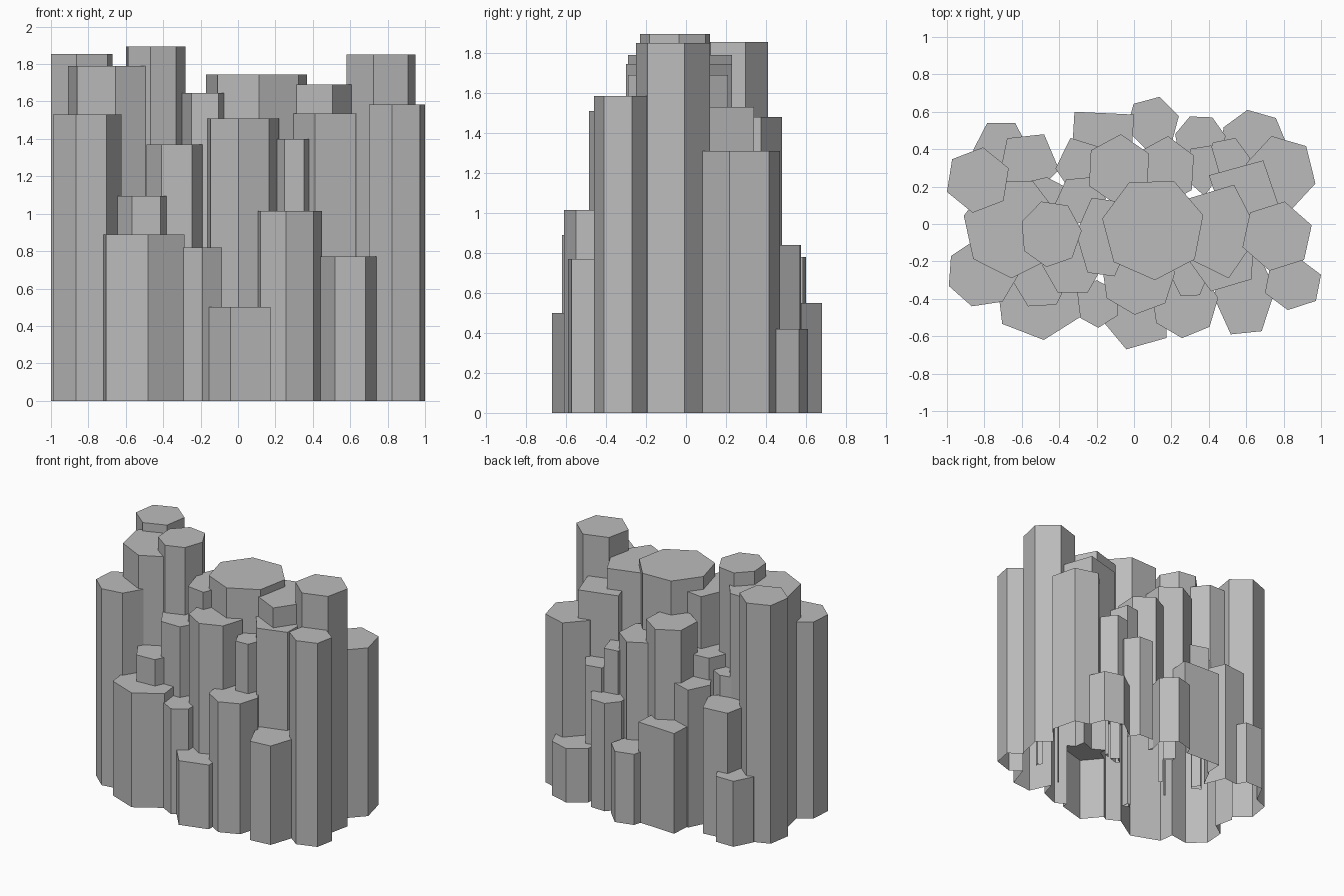
import bpy
import bmesh
from math import cos, sin, radians

start_cube = bpy.data.objects.get("Cube")
if start_cube:
    bpy.data.objects.remove(start_cube)

# Single stone colour
stone = bpy.data.materials.new("grey_stone")
stone.use_nodes = True
stone_colour = (0.5, 0.5, 0.5, 1)
stone.diffuse_color = stone_colour
stone.node_tree.nodes["Principled BSDF"].inputs["Base Color"].default_value = stone_colour

scene_collection = bpy.context.scene.collection
columns = []


def spread(values, low, high):
    """Stretch values so that they run exactly from low to high."""
    smallest, largest = min(values), max(values)
    return [low + (v - smallest) * (high - low) / (largest - smallest) for v in values]


def column(name, left, right, front, back, sides, turn, height):
    """Upright prism filling a plan rectangle; turn is the angle of one corner."""
    angles = [radians(turn + 360 * i / sides) for i in range(sides)]
    xs = spread([cos(a) for a in angles], left, right)
    ys = spread([sin(a) for a in angles], front, back)
    # Uneven undersides keep the union clean; they are trimmed off later
    bottom = -0.1 - 0.003 * len(columns)
    bm = bmesh.new()
    foot = bm.faces.new([bm.verts.new((x, y, bottom)) for x, y in zip(xs, ys)])
    raised = bmesh.ops.extrude_face_region(bm, geom=[foot], use_keep_orig=True)
    for part in raised["geom"]:
        if isinstance(part, bmesh.types.BMVert):
            part.co.z = height
    bmesh.ops.recalc_face_normals(bm, faces=bm.faces)
    mesh = bpy.data.meshes.new(name)
    bm.to_mesh(mesh)
    bm.free()
    mesh.materials.append(stone)
    columns.append(bpy.data.objects.new(name, mesh))


# Tall columns along the middle
column("centre_column", -.17, .37, -.3, .23, 7, -88, 1.745)
column("peak_column", -.6, -.28, -.23, .12, 7, 5, 1.895)
column("tall_left_column", .58, .95, -.25, .12, 6, 18, 1.85)
column("tall_right_column", -1, -.67, .06, .41, 6, 21, 1.855)
column("broad_right_column", -.91, -.4, -.29, .23, 7, -90, 1.79)
column("broad_left_column", .27, .67, -.29, .21, 5, -76, 1.69)
column("wedge_left_column", .4, .78, 0, .34, 4, 62, 1.53)
column("link_column", -.31, -.02, -.28, .14, 6, 55, 1.645)

# Outer ends
column("end_left_front_column", .7, 1, -.46, -.18, 6, -100, 1.585)
column("end_left_back_column", .6, .97, .07, .47, 6, 105, 1.31)
column("end_right_front_column", -.99, -.62, -.44, -.08, 7, -4, 1.53)

# Front steps
column("front_centre_column", -.17, .22, -.485, -.1, 7, -95, 1.51)
column("front_inner_right_column", -.49, -.165, -.365, -.08, 6, -120, 1.37)
column("front_broad_right_column", -.73, -.285, -.62, -.2, 6, -84, .89)
column("front_small_right_column", -.65, -.345, -.44, -.15, 6, -57, 1.095)
column("front_thin_right_column", -.305, -.085, -.555, -.3, 6, -88, .82)
column("front_low_column", -.175, .175, -.67, -.35, 5, -108, .5)
column("front_middle_left_column", .095, .45, -.61, -.25, 7, -94, 1.015)
column("front_thin_left_column", .195, .4, -.385, -.15, 6, -118, 1.4)
column("front_inner_left_column", .28, .635, -.36, 0, 5, -109, 1.535)
column("front_outer_left_column", .425, .755, -.59, -.15, 6, -116, .77)

# Back steps
column("back_inner_small_column", -.62, -.36, .08, .25, 6, 80, 1.14)
column("back_right_column", -.72, -.4, .15, .48, 5, 60, .98)
column("back_narrow_right_column", -.42, -.18, .15, .46, 5, 112, 1.07)
column("back_inner_right_column", -.42, -.15, 0, .25, 6, 65, 1.24)
column("back_centre_column", -.24, .08, .1, .48, 6, 87, 1.48)
column("back_centre_left_column", .02, .32, .1, .47, 6, 86, 1.31)
column("back_block_column", -.335, 0, .3, .6, 4, 132, .78)
column("back_low_column", -.04, .24, .4, .68, 6, 75, .55)
column("back_step_left_column", .22, .49, .3, .575, 7, 62, .84)
column("back_small_left_column", .38, .62, .2, .46, 6, 70, 1.03)
column("back_thin_left_column", .28, .46, .15, .42, 5, 60, 1.18)
column("back_lowest_left_column", .47, .82, .25, .61, 7, 100, .42)
column("back_outer_right_column", -.86, -.56, .25, .54, 6, 60, .51)

# Merge all columns into one shell
helpers = bpy.data.collections.new("column_helpers")
scene_collection.children.link(helpers)
cluster = columns[0]
cluster.name = "stone_columns"
scene_collection.objects.link(cluster)
for piece in columns[1:]:
    helpers.objects.link(piece)
    piece.hide_render = True
union = cluster.modifiers.new("union", "BOOLEAN")
union.operation = "UNION"
union.solver = "EXACT"
union.operand_type = "COLLECTION"
union.collection = helpers
depsgraph = bpy.context.evaluated_depsgraph_get()
merged = bpy.data.meshes.new_from_object(cluster.evaluated_get(depsgraph))
cluster.modifiers.clear()
cluster.data = merged
for piece in columns[1:]:
    bpy.data.objects.remove(piece)
bpy.data.collections.remove(helpers)

# Trim at ground level, leaving the underside open
bm = bmesh.new()
bm.from_mesh(merged)
bmesh.ops.bisect_plane(bm, geom=bm.verts[:] + bm.edges[:] + bm.faces[:],
                       plane_co=(0, 0, 0), plane_no=(0, 0, 1), clear_inner=True)
bm.to_mesh(merged)
bm.free()
merged.materials.clear()
merged.materials.append(stone)
for face in merged.polygons:
    face.material_index = 0
    face.use_smooth = False
